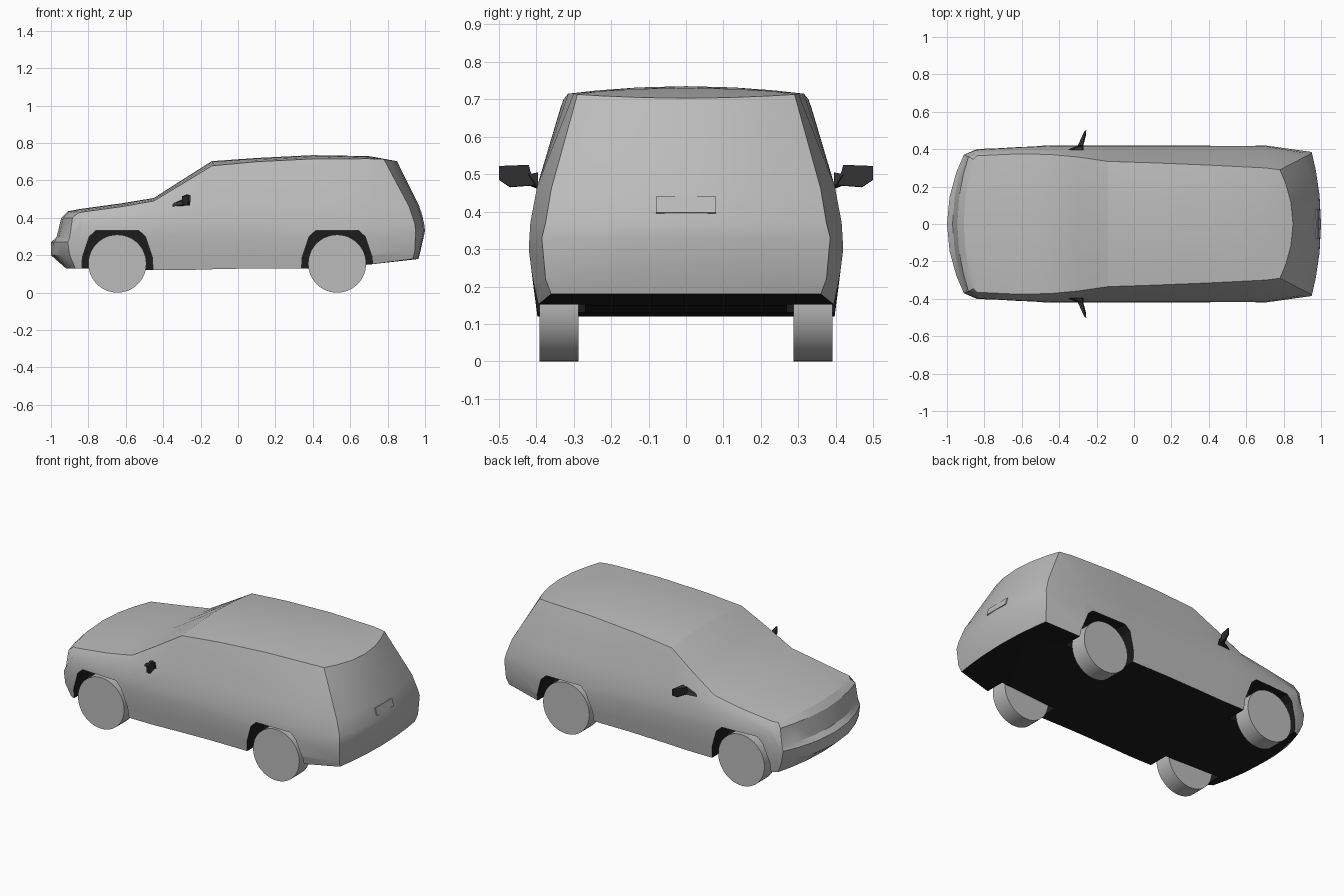
import bpy
import bmesh
from mathutils import Matrix

scene = bpy.context.scene
if "Cube" in bpy.data.objects:
    bpy.data.objects.remove(bpy.data.objects["Cube"])


def material(name, value):
    mat = bpy.data.materials.new(name)
    mat.use_nodes = True
    color = (value, value, value, 1)
    mat.diffuse_color = color
    mat.node_tree.nodes["Principled BSDF"].inputs["Base Color"].default_value = color
    return mat


PAINT = material("silver_grey", 0.5)
BLACK = material("underside_black", 0.012)
TRIM = material("mirror_charcoal", 0.03)


def add_object(name, bm, mats, angle=0.5):
    bmesh.ops.recalc_face_normals(bm, faces=bm.faces)
    mesh = bpy.data.meshes.new(name)
    bm.to_mesh(mesh)
    bm.free()
    for mat in mats:
        mesh.materials.append(mat)
    obj = bpy.data.objects.new(name, mesh)
    scene.collection.objects.link(obj)
    if angle:
        smooth(obj, angle)
    return obj


def activate(obj):
    bpy.ops.object.select_all(action="DESELECT")
    obj.select_set(True)
    bpy.context.view_layer.objects.active = obj


def smooth(obj, angle):
    activate(obj)
    bpy.ops.object.shade_smooth_by_angle(angle=angle)


def loft(bm, rows):
    """Skin neighbouring rows of points with quads."""
    grid = [[bm.verts.new(p) for p in row] for row in rows]
    for a, b in zip(grid, grid[1:]):
        for i in range(len(a) - 1):
            bm.faces.new((a[i], a[i + 1], b[i + 1], b[i]))


# Nose and tail by level, bottom to top: centre x, z, corner sweep, corner y
NOSE = [(-.92, .13, .05, .36), (-1, .2, .1, .37), (-1, .27, .09, .37),
        (-.97, .295, .07, .365), (-.945, .4, .06, .36), (-.91, .435, .05, .345)]
TAIL = [(.965, .18, -.03, .36), (.975, .22, -.03, .375), (1, .33, -.05, .385),
        (.995, .37, -.05, .375), (.97, .46, -.055, .36), (.85, .703, -.07, .29)]
# Side stations: x, bottom z, widest y, top edge z, top edge y, crown
SIDES = [(-.84, .13, .4, .43, .365, .018), (-.62, .125, .413, .46, .375, .018),
         (-.45, .12, .42, .49, .372, .016), (-.3, .12, .42, .58, .358, .022),
         (-.14, .125, .42, .678, .335, .025), (.1, .13, .42, .7, .327, .02),
         (.4, .13, .42, .715, .315, .02), (.7, .15, .42, .716, .3, .014)]
SPREAD = (0, .4, .75, 1)
LEVEL_WIDTH = (.945, .97, 1, .99, .945)


def end_column(table, t, lift):
    column = [(x + sweep * t * t, y * t, z) for x, z, sweep, y in table]
    x, y, z = column[-1]
    column[-1] = (x, y, z + lift * t * t)
    return column


def side_column(x, low, wide, edge_z, edge_y, crown):
    heights = (low, .2, .3, .37, min(.47, edge_z - .03))
    column = [(x, wide * w, z) for w, z in zip(LEVEL_WIDTH, heights)]
    return column + [(x, edge_y, edge_z)]


# Body shell: side wall, then the top and underside, mirrored across the middle
bm = bmesh.new()
nose = [end_column(NOSE, t, -.012) for t in SPREAD]
tail = [end_column(TAIL, t, .01) for t in SPREAD]
sides = [side_column(*s) for s in SIDES]
loft(bm, nose + sides + tail[::-1])
for level in (0, -1):
    rows = [[c[level] for c in nose]]
    for station, column in zip(SIDES, sides):
        x, y, z = column[level]
        crown = station[-1] if level else 0
        rows.append([(x, y * t, z + crown * (1 - t * t)) for t in SPREAD])
    rows.append([c[level] for c in tail])
    loft(bm, rows)
bmesh.ops.remove_doubles(bm, verts=bm.verts, dist=.0005)
bmesh.ops.mirror(bm, geom=bm.verts[:] + bm.edges[:] + bm.faces[:],
                 matrix=Matrix.Identity(4), merge_dist=.0005, axis="Y")
bmesh.ops.remove_doubles(bm, verts=bm.verts, dist=.0005)
bmesh.ops.recalc_face_normals(bm, faces=bm.faces)
for face in bm.faces:
    face.material_index = int(face.normal.z < -.9)
body = add_object("body", bm, [PAINT, BLACK], None)

# Wheels and the arches cut around them
ARCH = [(-.2, -.05), (-.187, .19), (-.15, .3), (-.115, .332),
        (.115, .332), (.15, .3), (.187, .19), (.2, -.05)]
for end, wheel_x in (("front", -.645), ("rear", .53)):
    for side, sign in (("near", -1), ("far", 1)):
        bm = bmesh.new()
        face = bm.faces.new([bm.verts.new((wheel_x + x, sign * .27, z)) for x, z in ARCH])
        made = bmesh.ops.extrude_face_region(bm, geom=[face])["geom"]
        bmesh.ops.translate(bm, vec=(0, sign * .25, 0),
                            verts=[g for g in made if isinstance(g, bmesh.types.BMVert)])
        for face in bm.faces:
            face.material_index = 1
        cutter = add_object("arch_cutter", bm, [PAINT, BLACK], None)
        cutter.hide_render = True
        cut = body.modifiers.new("arch", "BOOLEAN")
        cut.operation = "DIFFERENCE"
        cut.solver = "EXACT"
        cut.object = cutter
        activate(body)
        bpy.ops.object.modifier_apply(modifier=cut.name)
        bpy.data.objects.remove(cutter)

        bm = bmesh.new()
        place = Matrix.Translation((wheel_x, sign * .339, .155)) @ Matrix.Rotation(1.5708, 4, "X")
        bmesh.ops.create_cone(bm, cap_ends=True, segments=48, radius1=.155,
                              radius2=.155, depth=.104, matrix=place)
        add_object(f"{end}_wheel_{side}", bm, [PAINT])
smooth(body, .45)

# Door mirrors: a foot against the door and a thin swept blade
FOOT = [(-.36, .395, .46), (-.345, .395, .478), (-.27, .395, .465), (-.28, .395, .505),
        (-.3, .42, .47), (-.27, .42, .5)]
BLADE = [(-.3, .405, .47), (-.3, .42, .515), (-.275, .405, .47), (-.275, .42, .525),
         (-.27, .47, .465), (-.258, .47, .467), (-.265, .498, .485),
         (-.255, .5, .485), (-.265, .498, .522), (-.255, .5, .522)]
for side, sign in (("near", -1), ("far", 1)):
    for part, points in (("foot", FOOT), ("blade", BLADE)):
        bm = bmesh.new()
        for x, y, z in points:
            bm.verts.new((x, sign * y, z))
        bmesh.ops.convex_hull(bm, input=bm.verts)
        add_object(f"mirror_{part}_{side}", bm, [TRIM])

# Tailgate plate
bm = bmesh.new()
place = Matrix.Translation((.981, 0, .418)) @ Matrix.Rotation(-.27, 4, "Y")
bmesh.ops.create_cube(bm, size=1, matrix=place @ Matrix.Diagonal((.006, .16, .045, 1)))
add_object("tailgate_plate", bm, [PAINT])
